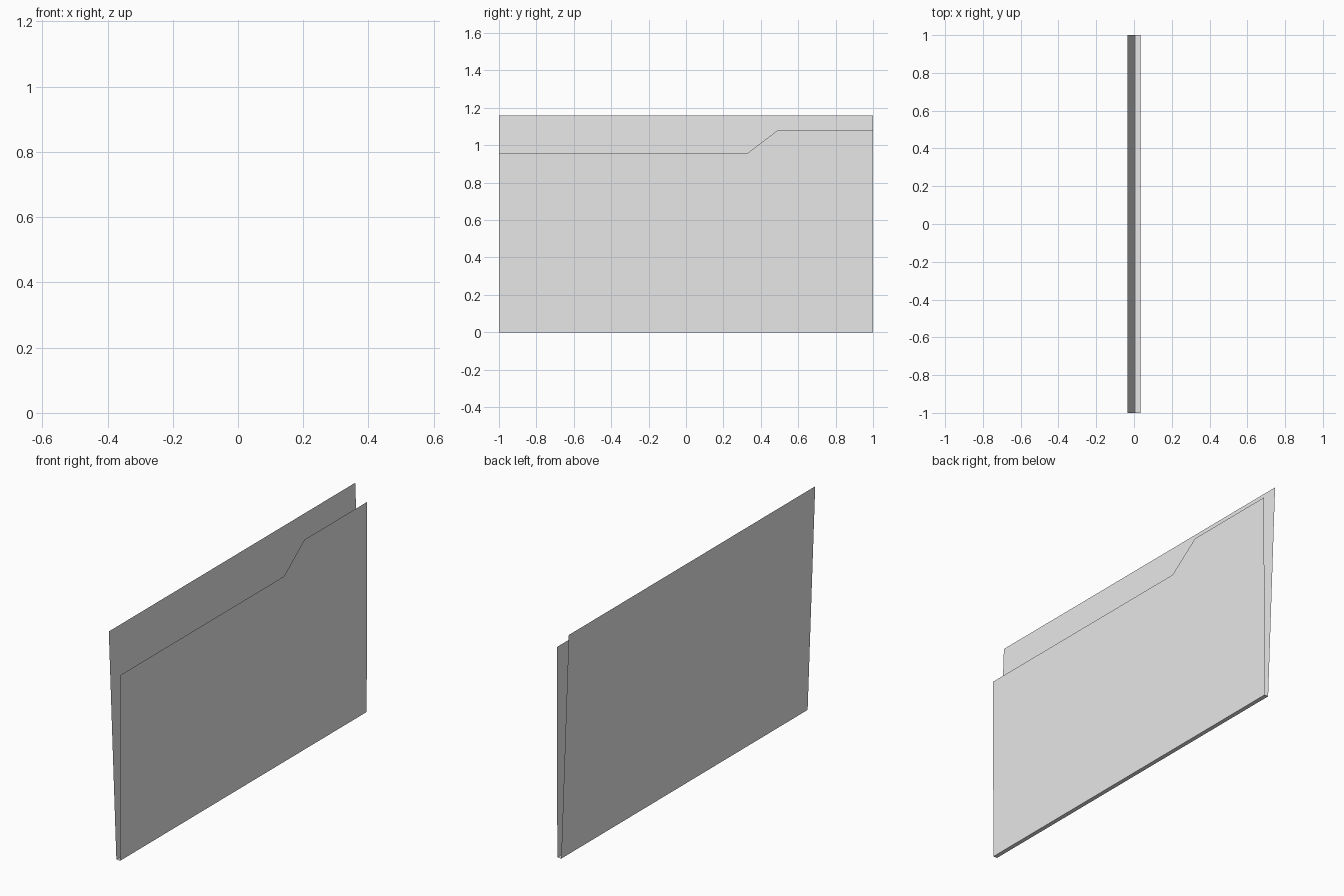
import bpy

cube = bpy.data.objects.get("Cube")
if cube:
    bpy.data.objects.remove(cube, do_unlink=True)

# One plain card colour
card = bpy.data.materials.new("light grey card")
card.use_nodes = True
grey = (0.8, 0.8, 0.8, 1)
card.diffuse_color = grey
card.node_tree.nodes["Principled BSDF"].inputs["Base Color"].default_value = grey

HALF = 1.0           # half the folder's length
BACK_FOOT = 0.009    # fold lines at the bottom
FRONT_FOOT = 0.031


def sheet(name, corners):
    """Make one flat, paper-thin sheet from its outline."""
    mesh = bpy.data.meshes.new(name)
    mesh.from_pydata(corners, [], [range(len(corners))])
    mesh.materials.append(card)
    obj = bpy.data.objects.new(name, mesh)
    bpy.context.collection.objects.link(obj)
    return obj


def leaning_sheet(name, profile, foot, tip, height):
    """Place a (y, z) outline so that it leans from foot to tip in x."""
    return sheet(name, [(foot + (tip - foot) * z / height, y, z) for y, z in profile])


# Tall back cover, leaning outward
back_profile = [(-HALF, 0), (-HALF, 1.16), (HALF, 1.16), (HALF, 0)]
leaning_sheet("back_cover", back_profile, BACK_FOOT, -0.034, 1.16)

# Front cover with a raised tab at one end
front_profile = [(-HALF, 0), (HALF, 0), (HALF, 1.08), (0.49, 1.08),
                 (0.325, 0.955), (-HALF, 0.955)]
leaning_sheet("front_cover", front_profile, FRONT_FOOT, 0.034, 1.08)

# Narrow spine joining the two covers along the bottom
sheet("bottom_spine", [(BACK_FOOT, -HALF, 0), (BACK_FOOT, HALF, 0),
                       (FRONT_FOOT, HALF, 0), (FRONT_FOOT, -HALF, 0)])
